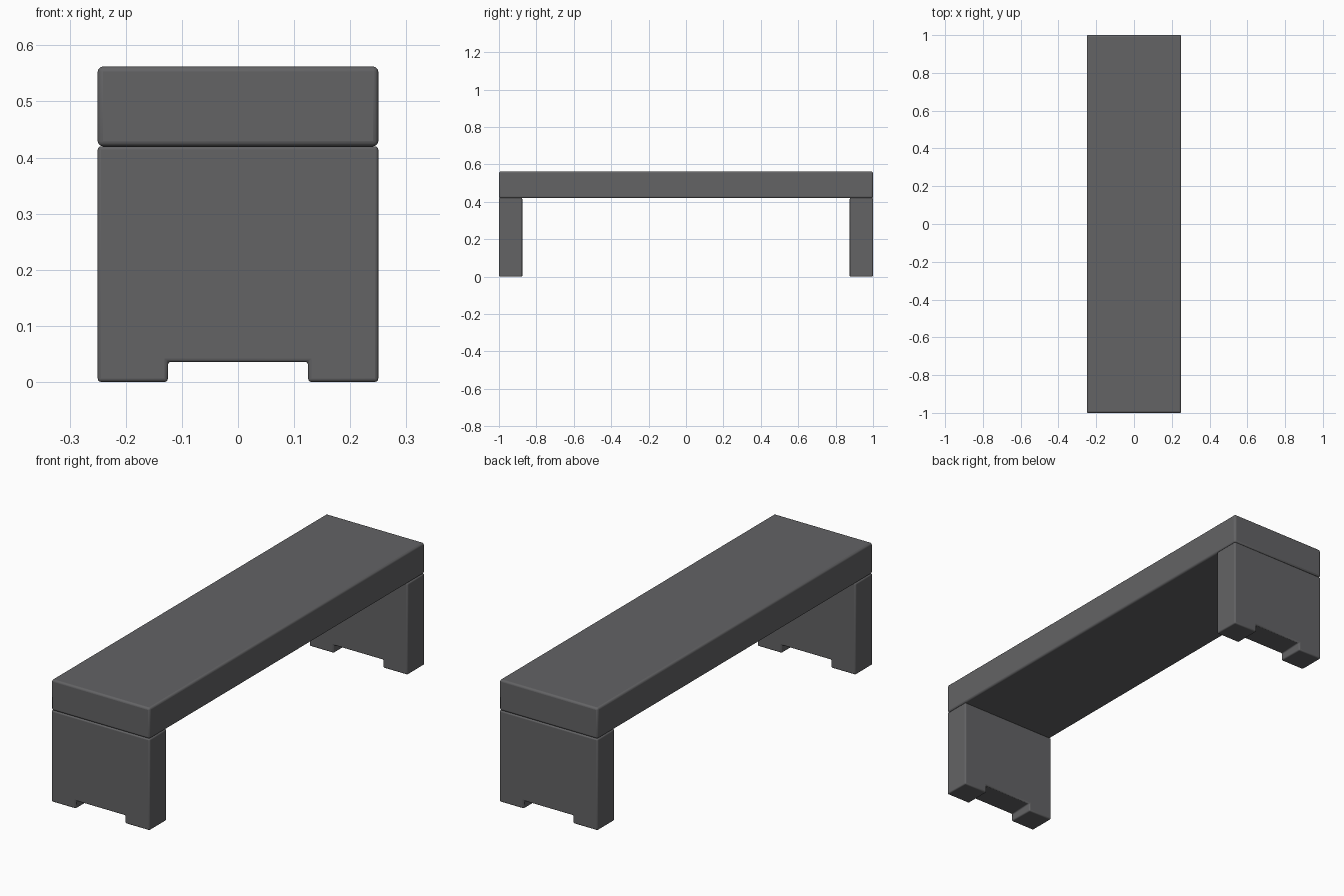
import bpy, bmesh
from mathutils import Vector

if "Cube" in bpy.data.objects:
    bpy.data.objects.remove(bpy.data.objects["Cube"])

W, L, H = 0.25, 1.0, 0.562      # half width, half length, height
SEAT_Z, NOTCH_Z = 0.42, 0.036   # underside of seat, top of foot notch
LEG_T, FOOT_X = 0.125, 0.125    # leg thickness, inner edge of feet

stone = bpy.data.materials.new("dark grey stone")
stone.diffuse_color = (0.125, 0.125, 0.13, 1)
stone.use_nodes = True
stone.node_tree.nodes["Principled BSDF"].inputs["Base Color"].default_value = stone.diffuse_color


def extruded(name, profile, y0, y1, bevel):
    """Extrude an x-z outline along y and round its edges."""
    bm = bmesh.new()
    face = bm.faces.new([bm.verts.new((x, y0, z)) for x, z in profile])
    out = bmesh.ops.extrude_face_region(bm, geom=[face])
    verts = [g for g in out["geom"] if isinstance(g, bmesh.types.BMVert)]
    bmesh.ops.translate(bm, verts=verts, vec=Vector((0, y1 - y0, 0)))
    bmesh.ops.recalc_face_normals(bm, faces=bm.faces)
    mesh = bpy.data.meshes.new(name)
    bm.to_mesh(mesh)
    bm.free()
    mesh.materials.append(stone)
    ob = bpy.data.objects.new(name, mesh)
    bpy.context.collection.objects.link(ob)
    mod = ob.modifiers.new("rounded edges", "BEVEL")
    mod.width, mod.segments = bevel, 3
    bpy.ops.object.select_all(action="DESELECT")
    ob.select_set(True)
    bpy.context.view_layer.objects.active = ob
    bpy.ops.object.shade_smooth_by_angle()
    return ob


# Seat slab
extruded("seat", [(-W, SEAT_Z), (W, SEAT_Z), (W, H), (-W, H)], -L, L, 0.009)

# Slab legs with a notch between two feet
leg = [(-W, 0), (-FOOT_X, 0), (-FOOT_X, NOTCH_Z), (FOOT_X, NOTCH_Z),
       (FOOT_X, 0), (W, 0), (W, SEAT_Z), (-W, SEAT_Z)]
extruded("front_leg", leg, -L, -L + LEG_T, 0.006)
extruded("back_leg", leg, L - LEG_T, L, 0.006)
